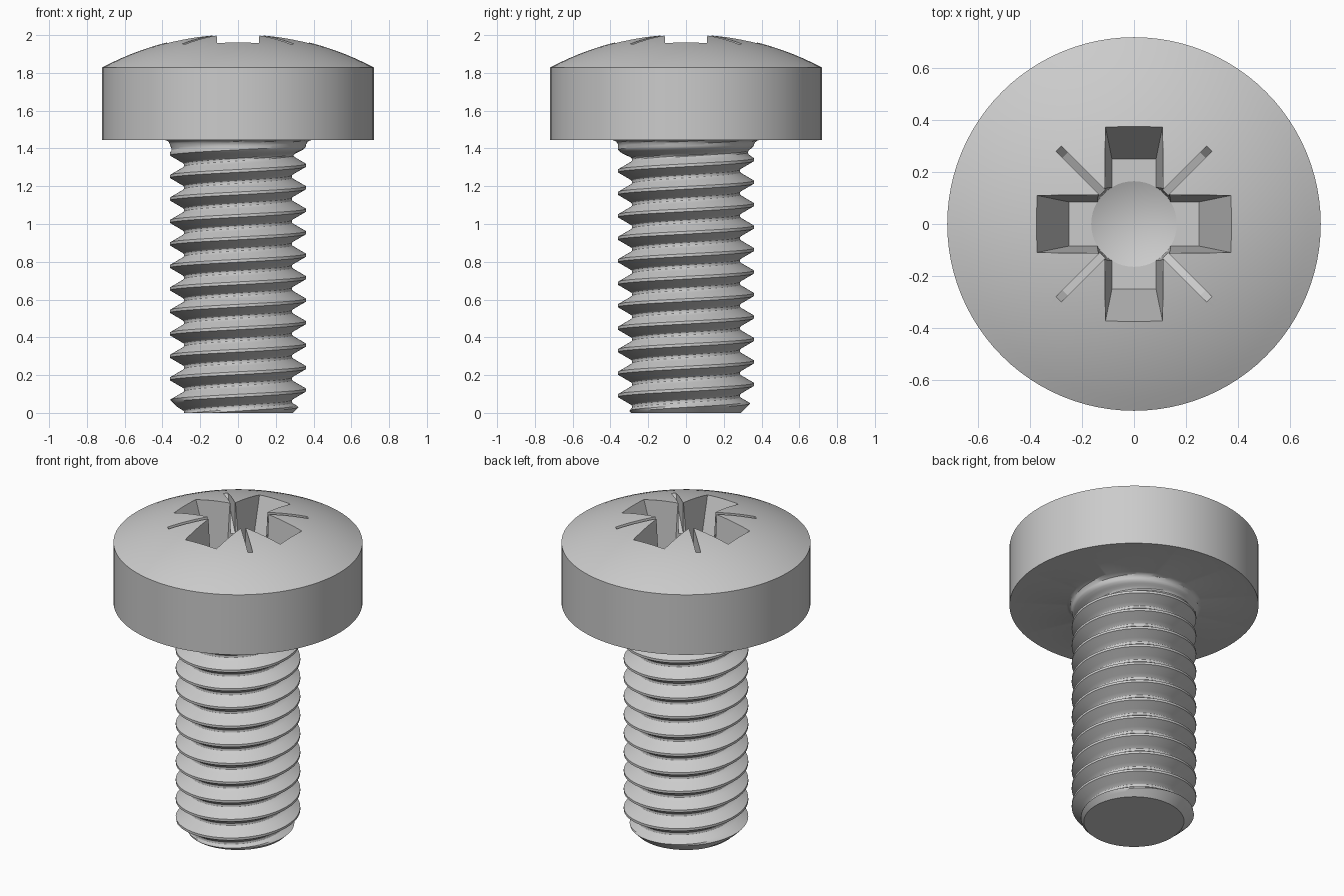
import bpy, bmesh, math
from math import pi, sin, cos

if "Cube" in bpy.data.objects:
    bpy.data.objects.remove(bpy.data.objects["Cube"])

N = 96            # segments around
PITCH = 0.119
Z_HEAD = 1.445    # underside of the head


def make_object(name, bm):
    bmesh.ops.recalc_face_normals(bm, faces=bm.faces[:])
    me = bpy.data.meshes.new(name)
    bm.to_mesh(me)
    bm.free()
    ob = bpy.data.objects.new(name, me)
    bpy.context.collection.objects.link(ob)
    return ob


def add_grid(bm, rows):
    for a, b in zip(rows, rows[1:]):
        for j in range(len(a) - 1):
            bm.faces.new((a[j], a[j + 1], b[j + 1], b[j]))


def add_lathe(bm, profile, seg=N):
    rows = [[bm.verts.new((r * cos(2 * pi * j / seg), r * sin(2 * pi * j / seg), z))
             for j in range(seg + 1)] for r, z in profile]
    add_grid(bm, rows)


def weld(bm):
    bmesh.ops.remove_doubles(bm, verts=bm.verts[:], dist=1e-5)


# Thread section: distance from crest -> radius
SECTION = [(0, .36), (.0075, .36), (.047, .292), (.052, .287), (.0595, .285)]


def section(d):
    for (d0, r0), (d1, r1) in zip(SECTION, SECTION[1:]):
        if d <= d1:
            return r0 + (r1 - r0) * (d - d0) / (d1 - d0)
    return SECTION[-1][1]


def shank_radius(turn, z):
    t = (z - PITCH * turn - .002) % PITCH
    r = section(min(t, PITCH - t))
    k = min(max((z - 1.35) / .07, 0), 1)        # thread runs out below the head
    r += (.36 - r) * k * k * (3 - 2 * k)
    if z > 1.415:                               # fillet under the head
        r += .03 - math.sqrt(max(0, .03 ** 2 - (z - 1.415) ** 2))
    return min(r, .29 + z)                      # chamfered tip


# Threaded shank and domed head as one closed body
bm = bmesh.new()
half = [.0075, .0175, .0275, .0375, .047, .052]
steps = half + [.0595] + [PITCH - d for d in reversed(half)]
rows = []
for n in range(-2, 14):
    for s in steps:
        row = []
        for j in range(N + 1):
            turn = j / N
            z = min(max(.002 + PITCH * (n + turn) + s, 0), Z_HEAD)
            r = shank_radius(turn, z)
            row.append(bm.verts.new((r * cos(2 * pi * turn), r * sin(2 * pi * turn), z)))
        rows.append(row)
add_grid(bm, rows)
R = 1.53
dome = [(.72 * i / 14, 2.008 - R + math.sqrt(R * R - (.72 * i / 14) ** 2)) for i in range(14, -1, -1)]
add_lathe(bm, [(shank_radius(0, Z_HEAD), Z_HEAD), (.72, Z_HEAD)] + [(.72, Z_HEAD), (.72, dome[0][1])])
add_lathe(bm, dome)
weld(bm)
bmesh.ops.dissolve_degenerate(bm, edges=bm.edges[:], dist=1e-6)
bmesh.ops.holes_fill(bm, edges=[e for e in bm.edges if e.is_boundary], sides=0)
screw = make_object("screw_body", bm)

cutters = []

# Recess centre: tapered well with a conical floor
bm = bmesh.new()
add_lathe(bm, [(0, 1.53), (.165, 1.60), (.18, 2.1), (0, 2.1)], 48)
weld(bm)
cutters.append(make_object("well_cutter", bm))

# Cross slots: two tapered bars
for i in range(2):
    bm = bmesh.new()
    bmesh.ops.create_cube(bm, size=2)
    for v in bm.verts:
        hx, hy, z = (.424, .12, 2.1) if v.co.z > 0 else (.25, .085, 1.603)
        x, y = v.co.x * hx, v.co.y * hy
        v.co = (x, y, z) if i == 0 else (-y, x, z)
    cutters.append(make_object("cross_cutter", bm))

# Thin diagonal notches
for i in range(4):
    a = pi / 4 + i * pi / 2
    bm = bmesh.new()
    outline = [(.05, 1.75), (.375, 1.90), (.412, 1.953), (.45, 2.1), (.05, 2.1)]
    sides = [[bm.verts.new((r * cos(a) - w * sin(a), r * sin(a) + w * cos(a), z))
              for r, z in outline] for w in (-.014, .014)]
    bm.faces.new(sides[0])
    bm.faces.new(sides[1])
    add_grid(bm, [s + s[:1] for s in sides])
    cutters.append(make_object("notch_cutter", bm))

# Cut the recess, then remove the cutters
bpy.context.view_layer.objects.active = screw
screw.select_set(True)
for c in cutters:
    c.hide_render = True
    m = screw.modifiers.new("recess", 'BOOLEAN')
    m.operation = 'DIFFERENCE'
    m.solver = 'EXACT'
    m.object = c
    bpy.ops.object.modifier_apply(modifier=m.name)
    bpy.data.objects.remove(c)
bpy.ops.object.shade_smooth_by_angle(angle=math.radians(30))
